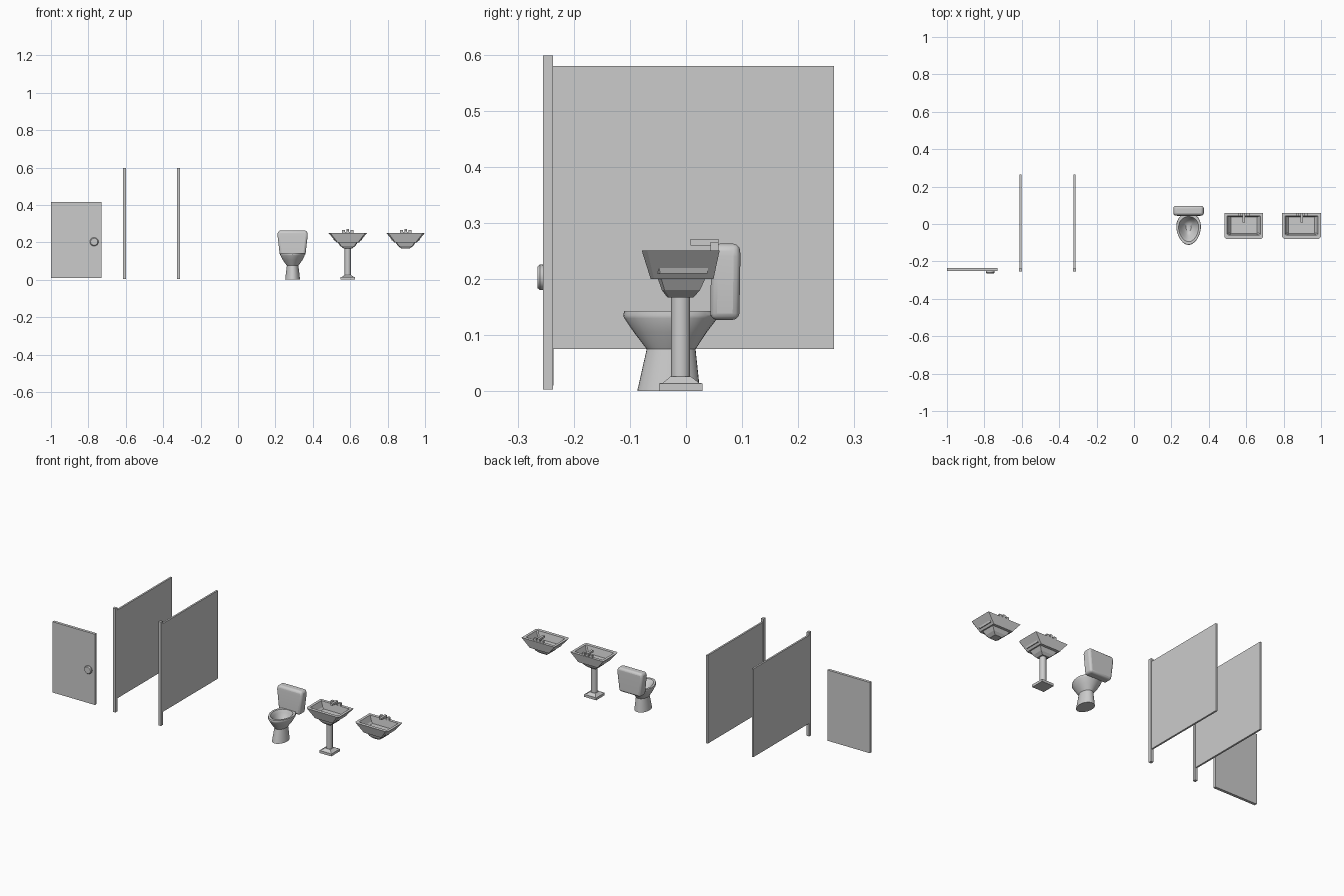
import bpy, bmesh, math

if "Cube" in bpy.data.objects:
    bpy.data.objects.remove(bpy.data.objects["Cube"])


def loft(name, rings, smooth=None):
    """Skin a stack of equal-length rings and cap both ends."""
    bm = bmesh.new()
    vs = [[bm.verts.new(p) for p in r] for r in rings]
    n = len(rings[0])
    for a, b in zip(vs, vs[1:]):
        for i in range(n):
            j = (i + 1) % n
            bm.faces.new((a[i], a[j], b[j], b[i]))
    bm.faces.new(vs[0][::-1])
    bm.faces.new(vs[-1])
    bmesh.ops.recalc_face_normals(bm, faces=bm.faces)
    me = bpy.data.meshes.new(name)
    bm.to_mesh(me)
    bm.free()
    ob = bpy.data.objects.new(name, me)
    bpy.context.collection.objects.link(ob)
    if smooth:
        bpy.ops.object.select_all(action='DESELECT')
        ob.select_set(True)
        bpy.context.view_layer.objects.active = ob
        bpy.ops.object.shade_smooth_by_angle(angle=math.radians(smooth))
    return ob


def rect(cx, hw, y0, y1, z, c=0.0):
    """Rectangle ring; c > 0 chamfers the two front corners."""
    if c:
        return [(cx - hw + c, y0, z), (cx + hw - c, y0, z), (cx + hw, y0 + c, z),
                (cx + hw, y1, z), (cx - hw, y1, z), (cx - hw, y0 + c, z)]
    return [(cx - hw, y0, z), (cx + hw, y0, z), (cx + hw, y1, z), (cx - hw, y1, z)]


def box(name, cx, hw, y0, y1, z0, z1):
    return loft(name, [rect(cx, hw, y0, y1, z0), rect(cx, hw, y0, y1, z1)])


def egg(cx, hw, y0, y1, z, k=0.15, n=32):
    """Oval ring, narrower at the front."""
    ring = []
    for i in range(n):
        t = 2 * math.pi * i / n
        ring.append((cx + hw * math.sin(t) * (1 + k * math.cos(t)),
                     (y0 + y1) / 2 + (y1 - y0) / 2 * math.cos(t), z))
    return ring


# stall door with round knob
box("stall_door", -0.865, 0.135, -0.252, -0.236, 0.01, 0.415)
knob = [[(-0.769 + r * math.cos(2 * math.pi * i / 24), y,
          0.203 + r * math.sin(2 * math.pi * i / 24)) for i in range(24)]
        for r, y in ((0.022, -0.25), (0.023, -0.26), (0.019, -0.265))]
loft("door_knob", knob, 30)

# partitions with front posts
for side, x in (("left", -0.607), ("right", -0.318)):
    box(side + "_partition_post", x, 0.008, -0.255, -0.237, 0.003, 0.598)
    box(side + "_partition_panel", x, 0.005, -0.238, 0.264, 0.075, 0.58)

# toilet bowl: foot, neck, flared bowl, rim, hollow inside
T = 0.292
loft("toilet_bowl", [
    egg(T, 0.040, -0.087, 0.025, 0.0, 0.05),
    egg(T, 0.031, -0.070, 0.017, 0.075, 0.05),
    egg(T, 0.052, -0.093, 0.037, 0.105),
    egg(T, 0.064, -0.110, 0.056, 0.130),
    egg(T, 0.065, -0.112, 0.060, 0.135),
    egg(T, 0.064, -0.110, 0.058, 0.143),
    egg(T, 0.053, -0.095, 0.040, 0.143),
    egg(T, 0.043, -0.078, 0.033, 0.128),
    egg(T, 0.030, -0.060, 0.020, 0.098),
    egg(T, 0.014, -0.040, 0.000, 0.085)], 35)

# toilet tank: tapered block with rounded edges
tank = loft("toilet_tank", [
    rect(T, 0.068, 0.043, 0.095, 0.127),
    rect(T, 0.081, 0.045, 0.097, 0.240),
    rect(T, 0.077, 0.048, 0.096, 0.263)])
bev = tank.modifiers.new("rounding", 'BEVEL')
bev.width = 0.012
bev.segments = 3
bev.limit_method = 'ANGLE'
bev.angle_limit = math.radians(40)
bpy.ops.object.select_all(action='DESELECT')
tank.select_set(True)
bpy.context.view_layer.objects.active = tank
bpy.ops.object.shade_smooth_by_angle(angle=math.radians(35))

# two matching sinks with taps
for name, x in (("pedestal_sink", 0.587), ("wall_sink", 0.896)):
    loft(name + "_basin", [rect(x, *r) for r in (
        (0.022, -0.033, 0.013, 0.167, 0.004),
        (0.040, -0.043, 0.025, 0.180, 0.005),
        (0.054, -0.050, 0.034, 0.200, 0.006),
        (0.061, -0.063, 0.049, 0.200, 0.006),
        (0.104, -0.079, 0.060, 0.251, 0.010),
        (0.089, -0.060, 0.043, 0.251, 0.006),
        (0.074, -0.052, 0.038, 0.210, 0.006))])
    box(name + "_tap_spout", x, 0.007, 0.008, 0.058, 0.260, 0.271)
    box(name + "_tap_body", x, 0.007, 0.044, 0.058, 0.249, 0.262)
    for s in (-1, 1):
        box(name + "_tap_handle", x + s * 0.023, 0.008, 0.044, 0.058, 0.249, 0.266)
    box(name + "_tap_bar", x, 0.030, 0.047, 0.056, 0.249, 0.256)

# pedestal: stepped square foot and round column
P = 0.587
loft("pedestal_foot", [
    rect(P, 0.038, -0.048, 0.029, 0.0),
    rect(P, 0.038, -0.048, 0.029, 0.014),
    rect(P, 0.031, -0.041, 0.023, 0.015),
    rect(P, 0.018, -0.028, 0.009, 0.026)])
loft("pedestal_column", [egg(P, 0.0165, -0.0265, 0.0075, z, 0, 16)
                         for z in (0.02, 0.172)], 40)
